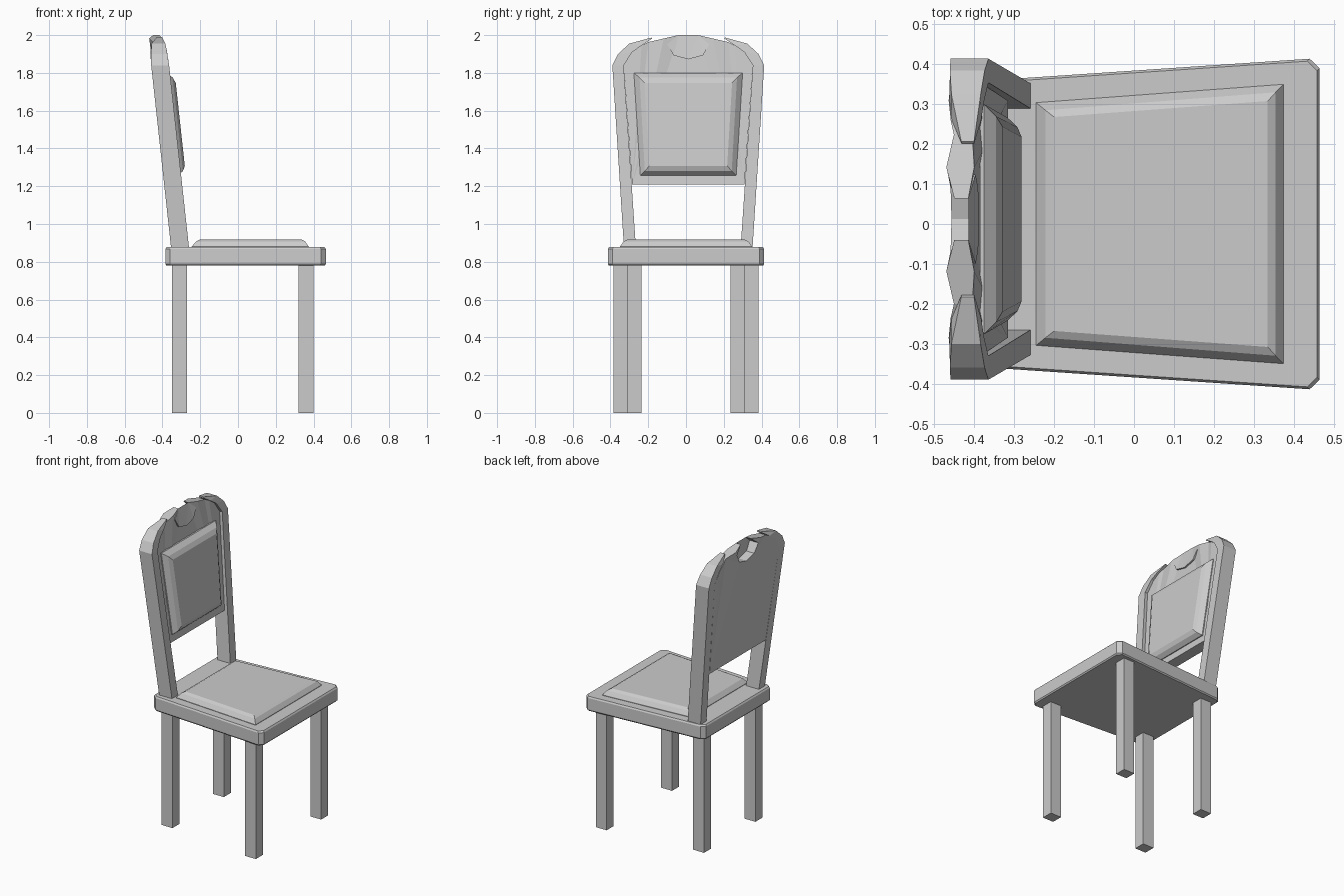
import bpy, bmesh

CY = 0.012          # sideways offset of the backrest


def loft(name, rings):
    """Join rings of equal length with quads and cap both ends."""
    bm = bmesh.new()
    vr = [[bm.verts.new(p) for p in r] for r in rings]
    for a, b in zip(vr, vr[1:]):
        n = len(a)
        for i in range(n):
            bm.faces.new((a[i], a[(i + 1) % n], b[(i + 1) % n], b[i]))
    caps = [bm.faces.new(vr[0]), bm.faces.new(vr[-1])]
    if len(vr[0]) > 8:
        bmesh.ops.triangulate(bm, faces=caps)
    bmesh.ops.recalc_face_normals(bm, faces=bm.faces)
    me = bpy.data.meshes.new(name)
    bm.to_mesh(me)
    bm.free()
    ob = bpy.data.objects.new(name, me)
    bpy.context.collection.objects.link(ob)
    return ob


def trapezoid(x0, x1, w0, w1, z):
    return [(x0, -w0, z), (x1, -w1, z), (x1, w1, z), (x0, w0, z)]


def lean(y, z, d):
    """Point in the tilted backrest: d is the distance in front of its rear face."""
    return (-0.355 - 0.109 * (z - 0.88) + d, CY + y, z)


# Seat slab: tapered plan with clipped corners and a thin bevelled rim
half = [(-0.385, 0.337), (-0.36, 0.36), (0.44, 0.414), (0.465, 0.39)]
plan = [(x, -y) for x, y in half] + half[::-1]
loft("seat", [[(0.04 + (x - 0.04) * s, y * s, z) for x, y in plan]
              for s, z in ((0.985, 0.78), (1, 0.788), (1, 0.867), (0.985, 0.877))])

# Seat cushion
loft("seat_cushion", [trapezoid(-0.245, 0.375, 0.304, 0.350, 0.87),
                      trapezoid(-0.245, 0.375, 0.304, 0.350, 0.88),
                      trapezoid(-0.222, 0.355, 0.285, 0.330, 0.908),
                      trapezoid(-0.200, 0.335, 0.268, 0.308, 0.919)])

# Legs, back posts curling into pointed tips
post = [(0.340, 0.87, 0.277, 0.87, 0, 0.095),
        (0.402, 1.84, 0.342, 1.84, 0, 0.095),
        (0.372, 1.90, 0.297, 1.91, 0.005, 0.092),
        (0.312, 1.955, 0.247, 1.945, 0.015, 0.088),
        (0.195, 1.987, 0.190, 1.982, 0.043, 0.075)]
for side, s in (("left", 1), ("right", -1)):
    for label, x, y in (("front", 0.36, 0.346), ("back", -0.31, 0.272)):
        loft(f"{label}_leg_{side}",
             [[(x + a, s * y + b, z) for a, b in
               ((-0.04, -0.037), (0.04, -0.037), (0.04, 0.037), (-0.04, 0.037))]
              for z in (0, 0.785)])
    loft(f"back_post_{side}",
         [[lean(s * yo, zo, d0), lean(s * yo, zo, d1),
           lean(s * yi, zi, d1), lean(s * yi, zi, d0)]
          for yo, zo, yi, zi, d0, d1 in post])

# Back panel with carved crest and central notch
crest = [(0.297, 1.21, 0, 0.075), (0.342, 1.84, 0, 0.075),
         (0.297, 1.91, 0.003, 0.075), (0.247, 1.945, 0.012, 0.075),
         (0.212, 1.963, 0.022, 0.068), (0.130, 1.982, 0.005, 0.075),
         (0.052, 2.0, 0.027, 0.062), (0.112, 1.952, 0.006, 0.075),
         (0.078, 1.893, 0.006, 0.075)]
outline = crest + [(0, 1.872, 0.006, 0.075)] + [(-y, z, a, b) for y, z, a, b in crest[::-1]]
loft("back_panel", [[lean(y, z, a) for y, z, a, b in outline],
                    [lean(y, z, b) for y, z, a, b in outline]])

# Back cushion
loft("back_cushion", [[lean(-wb, zb, d), lean(wb, zb, d), lean(wt, zt, d), lean(-wt, zt, d)]
                      for wb, wt, zb, zt, d in ((0.254, 0.288, 1.258, 1.80, 0.07),
                                                (0.254, 0.288, 1.258, 1.80, 0.08),
                                                (0.230, 0.258, 1.280, 1.775, 0.107),
                                                (0.206, 0.232, 1.308, 1.747, 0.120))])
